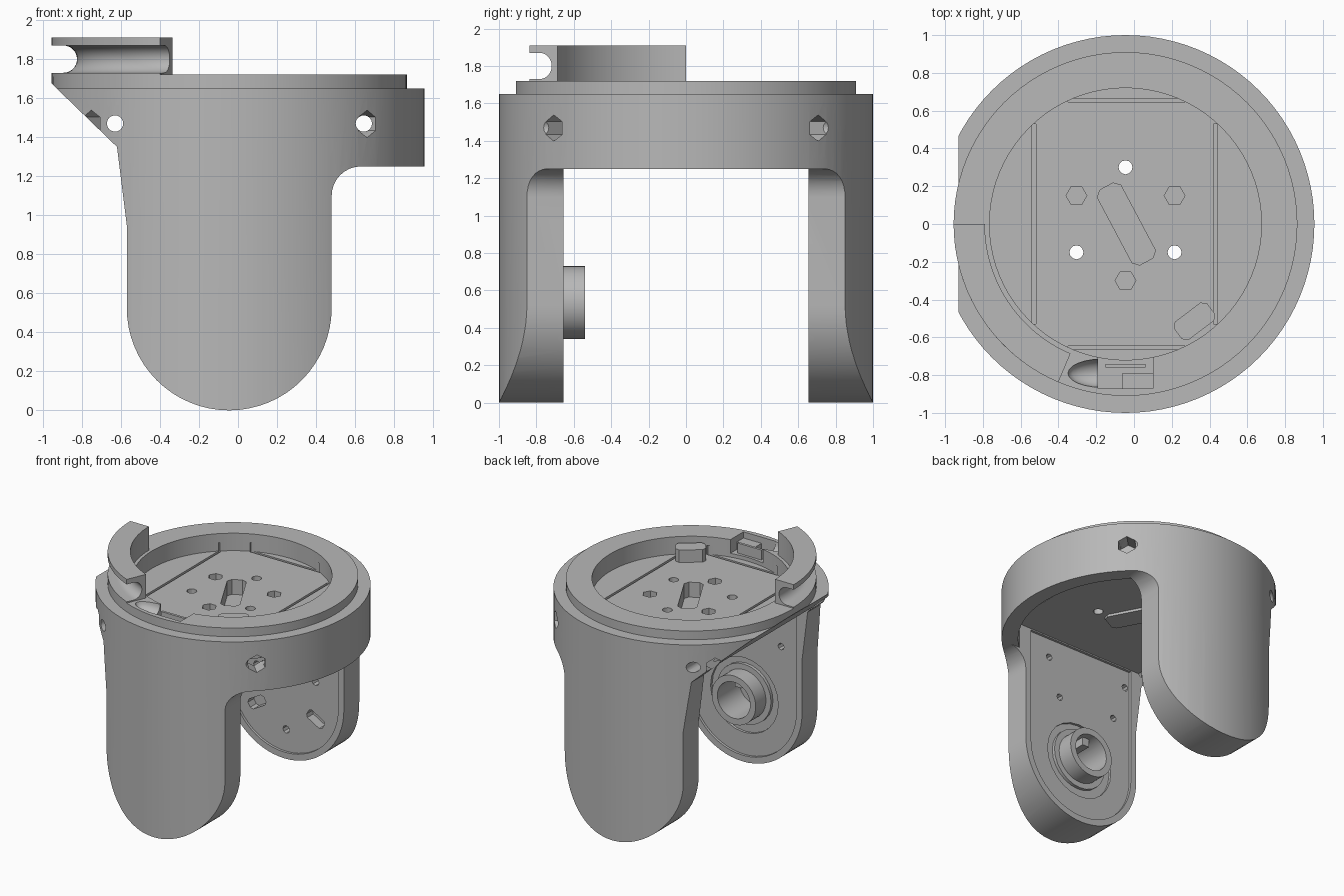
import bpy, bmesh
from math import pi, sin, cos, radians
from mathutils import Matrix, Vector

cube = bpy.data.objects.get("Cube")
if cube:
    bpy.data.objects.remove(cube, do_unlink=True)

CX = -0.045          # axis of the round housing
LEG_Z = 0.525        # centre of the rounded leg ends

grey = bpy.data.materials.new("matte grey")
grey.use_nodes = True
grey.diffuse_color = (0.48, 0.48, 0.48, 1)
grey.node_tree.nodes["Principled BSDF"].inputs["Base Color"].default_value = (0.48, 0.48, 0.48, 1)

UP = Matrix.Identity(4)
ALONG_Y = Matrix(((1, 0, 0, 0), (0, 0, 1, 0), (0, 1, 0, 0), (0, 0, 0, 1)))


def finish(name, bm):
    bmesh.ops.recalc_face_normals(bm, faces=bm.faces)
    me = bpy.data.meshes.new(name)
    bm.to_mesh(me)
    bm.free()
    me.materials.append(grey)
    ob = bpy.data.objects.new(name, me)
    bpy.context.collection.objects.link(ob)
    return ob


def prism(name, pts, lo, hi, frame=UP):
    """Extrude a flat outline between two levels of a frame."""
    bm = bmesh.new()
    rings = [[bm.verts.new(frame @ Vector((a, b, c))) for a, b in pts] for c in (lo, hi)]
    for ring in rings:
        bm.faces.new(ring)
    n = len(pts)
    for i in range(n):
        j = (i + 1) % n
        bm.faces.new((rings[0][i], rings[0][j], rings[1][j], rings[1][i]))
    return finish(name, bm)


def arc(cx, cy, r, a0, a1, n):
    return [(cx + r * cos(radians(a0 + (a1 - a0) * i / n)),
             cy + r * sin(radians(a0 + (a1 - a0) * i / n))) for i in range(n + 1)]


def circle(cx, cy, r, n=64):
    return arc(cx, cy, r, 0, 360, n)[:-1]


def rect(x0, x1, y0, y1):
    return [(x0, y0), (x1, y0), (x1, y1), (x0, y1)]


def slot(cx, cy, length, width, angle, cut=0.03):
    """Rectangle with clipped corners, turned about its centre."""
    a, b, t = length / 2, width / 2, radians(angle)
    pts = [(a, b - cut), (a - cut, b), (cut - a, b), (-a, b - cut),
           (-a, cut - b), (cut - a, -b), (a - cut, -b), (a, cut - b)]
    return [(cx + x * cos(t) - y * sin(t), cy + x * sin(t) + y * cos(t)) for x, y in pts]


def combine(ob, other, how="DIFFERENCE"):
    other.hide_render = True
    mod = ob.modifiers.new("bool", "BOOLEAN")
    mod.operation, mod.solver, mod.object = how, "EXACT", other
    bpy.ops.object.select_all(action="DESELECT")
    bpy.context.view_layer.objects.active = ob
    ob.select_set(True)
    bpy.ops.object.modifier_apply(modifier=mod.name)
    bpy.data.objects.remove(other, do_unlink=True)


def cut(ob, pts, lo, hi, frame=UP):
    combine(ob, prism("cutter", pts, lo, hi, frame))


# Housing: front outline of band and legs, limited to the round body
outline = [(1.1, 1.65), (1.1, 1.25)] + arc(0.63, 1.10, 0.15, 90, 180, 8)
outline += arc(CX, LEG_Z, 0.525, 0, -180, 32)
outline += [(-0.57, 0.95), (-0.62, 1.35), (-0.93, 1.65)]
housing = prism("housing", outline, -1.2, 1.2, ALONG_Y)
combine(housing, prism("round_body", circle(CX, 0, 1.0, 96), -0.1, 1.8), "INTERSECT")

# Raised collar on top, clipped by the slanted underside
collar = prism("collar", circle(CX, 0, 0.91, 96), 1.60, 1.72)
cut(collar, [(-1.1, 1.5), (-0.775, 1.5), (-0.95, 1.67), (-1.1, 1.8)], -1, 1, ALONG_Y)
combine(housing, collar, "UNION")

# Well in the top and open space between the legs
cut(housing, circle(CX, 0, 0.72, 80), 1.58, 1.9)
gap = prism("gap", circle(CX, 0, 0.88, 80), 0.9, 1.45)
combine(gap, prism("gap_limit", rect(-2, 2, -0.655, 0.655), 0.5, 1.45), "INTERSECT")
combine(housing, gap)
cut(housing, rect(-2, 2, -0.655, 0.655), -0.5, 1.25)

# Shallow panel recess on each inner leg face
panel = [(0.43, 1.44)] + arc(CX, LEG_Z, 0.475, 0, -180, 28) + [(-0.52, 1.44)]
for s in (-1, 1):
    cut(housing, panel, *sorted((s * 0.6, s * 0.675)), ALONG_Y)

# Floor seams
for x in (-0.53, 0.43):
    cut(housing, rect(x - 0.01, x + 0.01, -0.53, 0.53), 1.55, 1.65)
for y in (-0.655, 0.655):
    cut(housing, rect(-0.35, 0.27, y - 0.01, y + 0.01), 1.55, 1.65)

# Floor holes: alternating through holes and hexagonal wells, plus the long pocket
for i in range(6):
    a = radians(90 + 60 * i)
    x, y = CX + 0.3 * cos(a), 0.3 * sin(a)
    if i % 2:
        cut(housing, circle(x, y, 0.055, 6), 1.48, 1.7)
    else:
        cut(housing, circle(x, y, 0.037, 12), 1.3, 1.7)
cut(housing, slot(-0.04, 0, 0.45, 0.14, -62), 1.46, 1.7)
prism("pocket_base", slot(-0.04, 0, 0.47, 0.18, -62), 1.43, 1.455)

# Side screw holes: hexagonal sinks with a bore running front to back
for i in range(4):
    spin = Matrix.Translation((CX, 0, 1.468)) @ Matrix.Rotation(pi / 4 + i * pi / 2, 4, "Z") \
        @ Matrix.Rotation(pi / 2, 4, "Y")
    cut(housing, circle(0, 0, 0.07, 6), 0.87, 1.2, spin)
for x in (-0.63, 0.645):
    cut(housing, circle(x, 1.47, 0.042, 16), -1.2, 1.2, ALONG_Y)

# Back leg: mounting pattern of slots and holes
for i in range(6):
    deg = 30 + 60 * i
    x, z = CX + 0.3 * cos(radians(deg)), LEG_Z + 0.3 * sin(radians(deg))
    shape = circle(x, z, 0.03, 8) if i % 2 == 0 else slot(x, z, 0.16, 0.08, deg, 0.02)
    cut(housing, shape, 0.6, 0.75, ALONG_Y)

# Front leg: small holes, ring groove and bore
for x, z in ((0.24, 1.29), (0.14, 0.99), (-0.48, 1.30), (-0.37, 1.0)):
    cut(housing, circle(x, z, 0.027, 8), -0.75, -0.6, ALONG_Y)
cut(housing, circle(CX, LEG_Z, 0.30, 24), -0.695, -0.6, ALONG_Y)
boss = prism("pivot_boss", circle(CX, LEG_Z + 0.01, 0.195, 40), -0.72, -0.54, ALONG_Y)
base = prism("boss_base", circle(CX, LEG_Z + 0.01, 0.24, 24), -0.72, -0.67, ALONG_Y)
combine(boss, base, "UNION")
for ob in (boss, housing):
    cut(ob, circle(CX, LEG_Z + 0.01, 0.145, 32), -0.82, -0.4, ALONG_Y)
prism("boss_key", rect(CX - 0.03, CX + 0.03, LEG_Z + 0.09, LEG_Z + 0.16), -0.82, -0.6, ALONG_Y)

# Cable notch in the front of the collar
cut(housing, rect(-0.19, 0.10, -0.87, -0.70), 1.61, 1.9)
bm = bmesh.new()
bmesh.ops.create_uvsphere(bm, u_segments=24, v_segments=12, radius=0.075)
bmesh.ops.scale(bm, vec=(2.4, 1, 1), verts=bm.verts)
bmesh.ops.translate(bm, vec=(-0.17, -0.79, 1.72), verts=bm.verts)
combine(housing, finish("trough", bm))
prism("notch_step", rect(-0.06, 0.10, -0.87, -0.79), 1.60, 1.67)
prism("notch_bar", rect(-0.15, 0.06, -0.76, -0.74), 1.60, 1.69)

# Clip block beside the well wall
prism("clip_block", slot(0.32, -0.515, 0.22, 0.12, 37, 0.025), 1.56, 1.68)

# Curved cable guide with a half-round groove on its outside
section = [(0.745, 1.71), (0.91, 1.71), (0.91, 1.73)] + arc(0.85, 1.80, 0.07, 270, 90, 14)
section += [(0.91, 1.87), (0.91, 1.91), (0.745, 1.91)]
bm = bmesh.new()
steps, rings = 20, []
for i in range(steps + 1):
    a = radians(180 + 67 * i / steps)
    rings.append([bm.verts.new((CX + r * cos(a), r * sin(a), z)) for r, z in section])
for p, q in zip(rings, rings[1:]):
    for k in range(len(section)):
        m = (k + 1) % len(section)
        bm.faces.new((p[k], p[m], q[m], q[k]))
bm.faces.new(rings[0])
bm.faces.new(rings[-1])
finish("cable_guide", bm)

# Smooth round walls, crisp edges
bpy.ops.object.select_all(action="DESELECT")
for ob in bpy.context.collection.objects:
    if ob.type == "MESH" and grey.name in ob.data.materials:
        ob.select_set(True)
        bpy.context.view_layer.objects.active = ob
bpy.ops.object.shade_smooth_by_angle(angle=radians(30))
